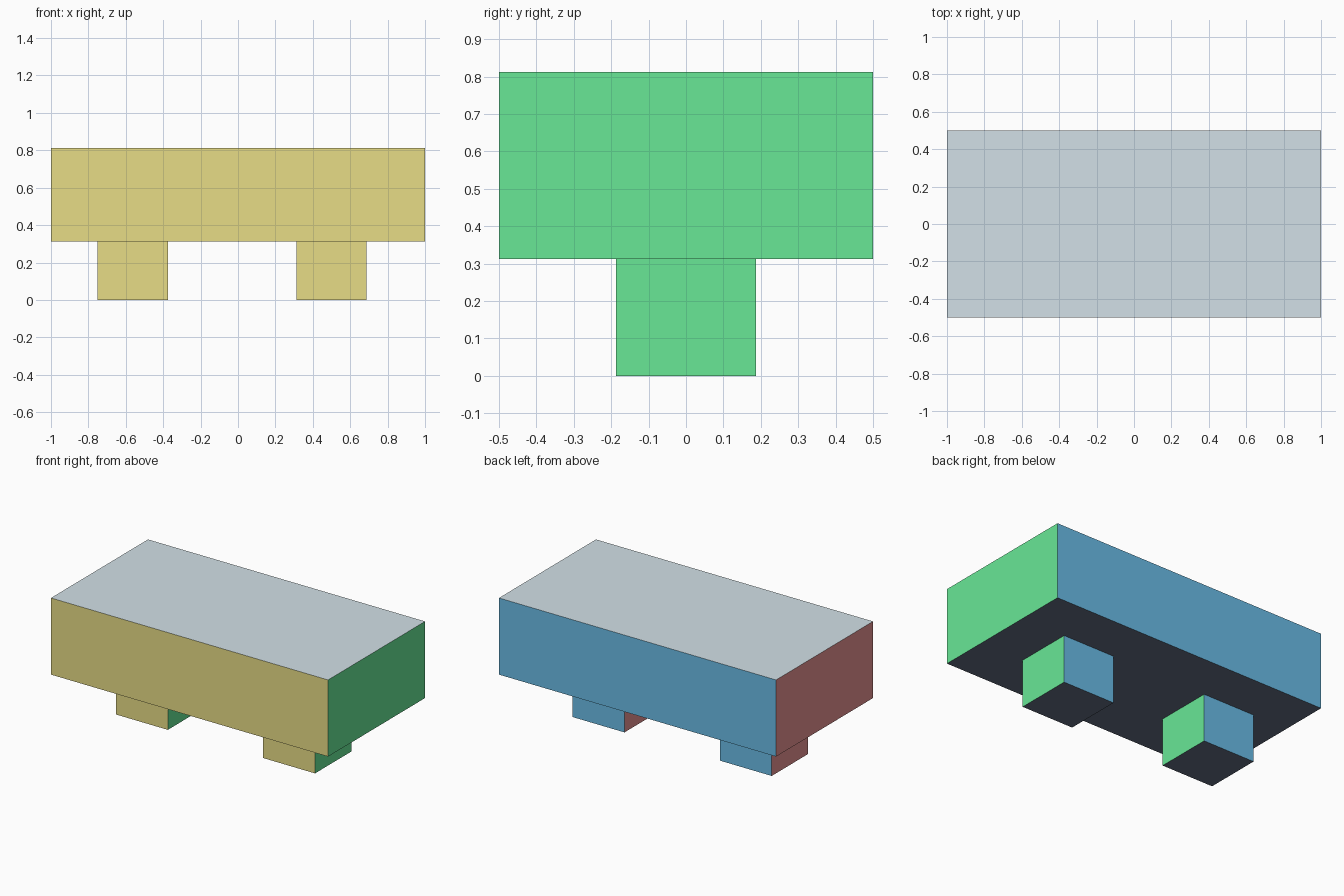
import bpy
import bmesh
from mathutils import Matrix, Vector

if "Cube" in bpy.data.objects:
    bpy.data.objects.remove(bpy.data.objects["Cube"])


def linear(c):
    c /= 255
    return c / 12.92 if c <= 0.04045 else ((c + 0.055) / 1.055) ** 2.4


# One flat colour for each facing direction
SIDES = [
    ("yellow_front", (0, -1, 0), (245, 234, 143)),
    ("blue_back", (0, 1, 0), (114, 202, 247)),
    ("green_right", (1, 0, 0), (111, 246, 160)),
    ("pink_left", (-1, 0, 0), (248, 158, 157)),
    ("pale_top", (0, 0, 1), (222, 237, 244)),
    ("slate_bottom", (0, 0, -1), (100, 110, 130)),
]
materials = []
for name, _, rgb in SIDES:
    mat = bpy.data.materials.new(name)
    mat.diffuse_color = (*[linear(c) for c in rgb], 1)
    mat.use_nodes = True
    mat.node_tree.nodes["Principled BSDF"].inputs["Base Color"].default_value = mat.diffuse_color
    materials.append(mat)


def box(name, low, high):
    """Box between two corners, each face coloured by its direction."""
    low, high = Vector(low), Vector(high)
    bm = bmesh.new()
    bmesh.ops.create_cube(bm, size=1, matrix=Matrix.Translation((low + high) / 2)
                          @ Matrix.Diagonal((*(high - low), 1)))
    bm.normal_update()
    for face in bm.faces:
        face.material_index = max(
            range(6), key=lambda i: face.normal.dot(Vector(SIDES[i][1])))
    mesh = bpy.data.meshes.new(name)
    bm.to_mesh(mesh)
    bm.free()
    for mat in materials:
        mesh.materials.append(mat)
    obj = bpy.data.objects.new(name, mesh)
    bpy.context.collection.objects.link(obj)
    return obj


LEG_TOP = 0.3125
LEG_WIDTH = 0.375

# Main block
box("body", (-1, -0.5, LEG_TOP), (1, 0.5, LEG_TOP + 0.5))

# Two square legs, slightly off-centre along x
for name, x in (("left_leg", -0.75), ("right_leg", 0.3125)):
    box(name, (x, -LEG_WIDTH / 2, 0), (x + LEG_WIDTH, LEG_WIDTH / 2, LEG_TOP))
